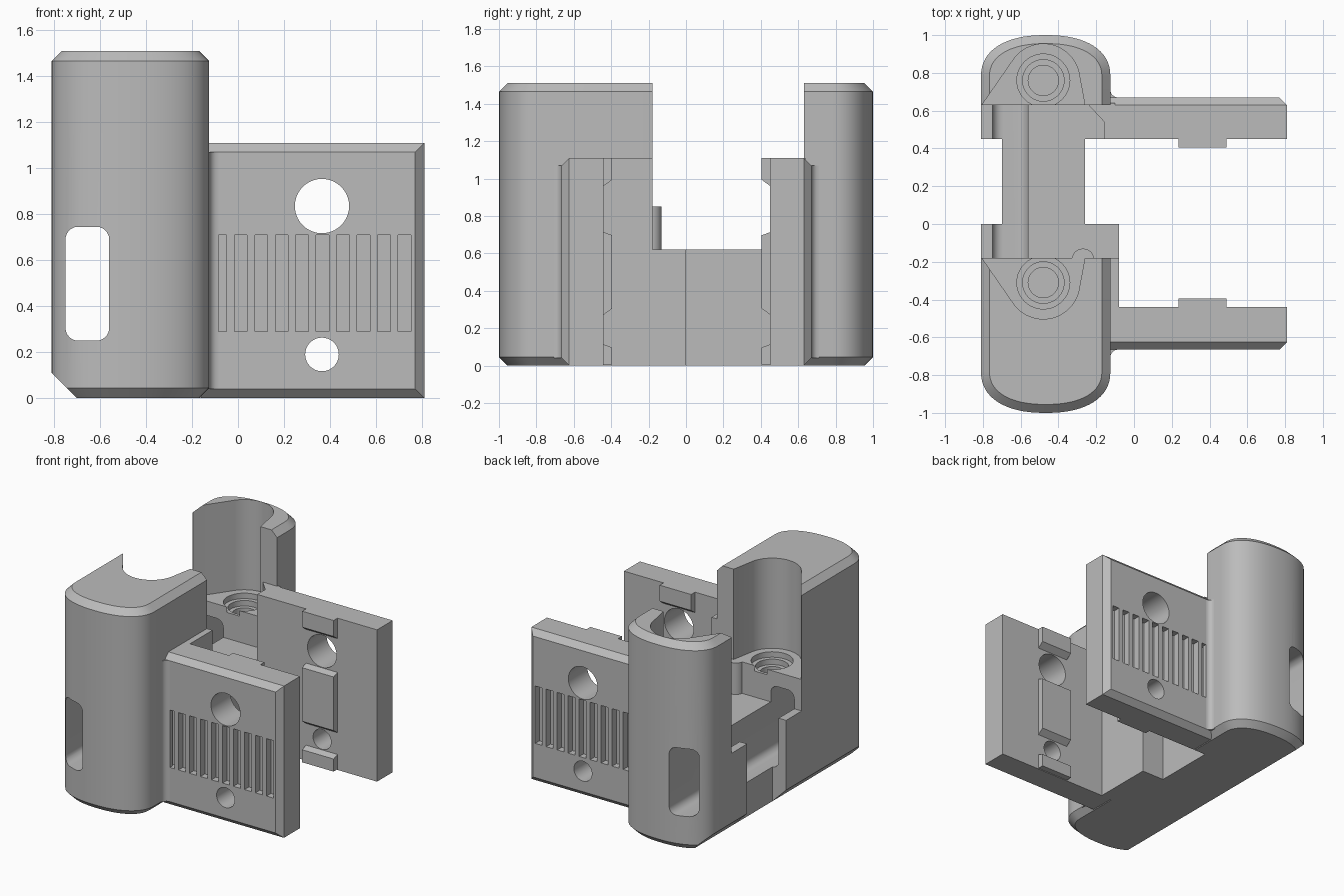
import bpy, bmesh, math

cube = bpy.data.objects.get("Cube")
if cube:
    bpy.data.objects.remove(cube, do_unlink=True)

GREY = (0.5, 0.5, 0.5, 1)
mat = bpy.data.materials.new("plain grey")
mat.use_nodes = True
mat.diffuse_color = GREY
mat.node_tree.nodes["Principled BSDF"].inputs["Base Color"].default_value = GREY


def finish(bm, name):
    bmesh.ops.recalc_face_normals(bm, faces=bm.faces)
    mesh = bpy.data.meshes.new(name)
    bm.to_mesh(mesh)
    bm.free()
    mesh.materials.append(mat)
    ob = bpy.data.objects.new(name, mesh)
    bpy.context.collection.objects.link(ob)
    return ob


def loft(name, rings):
    """Closed solid through rings of equal length."""
    bm = bmesh.new()
    loops = [[bm.verts.new(p) for p in ring] for ring in rings]
    n = len(loops[0])
    for a, b in zip(loops, loops[1:]):
        for i in range(n):
            bm.faces.new((a[i], a[(i + 1) % n], b[(i + 1) % n], b[i]))
    bm.faces.new(loops[0])
    bm.faces.new(loops[-1])
    return finish(bm, name)


def prism(name, pts, lo, hi, axis="z"):
    place = {"z": lambda u, v, w: (u, v, w),
             "y": lambda u, v, w: (u, w, v),
             "x": lambda u, v, w: (w, u, v)}[axis]
    return loft(name, [[place(u, v, w) for u, v in pts] for w in (lo, hi)])


def box(name, x, y, z):
    return prism(name, [(x[0], y[0]), (x[1], y[0]), (x[1], y[1]), (x[0], y[1])], *z)


def arc(cx, cy, r, start, end, n):
    return [(cx + r * math.cos(math.radians(start + (end - start) * i / n)),
             cy + r * math.sin(math.radians(start + (end - start) * i / n)))
            for i in range(n + 1)]


def circle(cx, cy, r, n=40):
    return arc(cx, cy, r, 0, 360, n)[:-1]


def cut(ob, cutter):
    cutter.hide_render = True
    mod = ob.modifiers.new("cut", "BOOLEAN")
    mod.operation = "DIFFERENCE"
    mod.solver = "EXACT"
    mod.object = cutter
    bpy.ops.object.select_all(action="DESELECT")
    bpy.context.view_layer.objects.active = ob
    ob.select_set(True)
    bpy.ops.object.modifier_apply(modifier=mod.name)
    bpy.data.objects.remove(cutter, do_unlink=True)


def smooth(ob):
    bpy.ops.object.select_all(action="DESELECT")
    bpy.context.view_layer.objects.active = ob
    ob.select_set(True)
    bpy.ops.object.shade_smooth_by_angle(angle=math.radians(25))


def flip(y):
    """Mirror a front y position to the back half."""
    return 0.45 - y


# Body: capsule-shaped footprint with chamfered rims
def outline(inset, z, n=32):
    w, h, e = 0.3425 - inset, 0.22 - inset, 2 / 2.3
    ring = []
    for sign in (1, -1):
        for i in range(n + 1):
            a = math.pi * i / n
            c, s = math.cos(a), max(0, math.sin(a))
            ring.append((-0.4675 + sign * w * math.copysign(abs(c) ** e, c),
                         sign * (0.78 + h * s ** e), z))
    return ring


body = loft("body", [outline(0.045, 0), outline(0, 0.045),
                     outline(0, 1.465), outline(0.045, 1.51)])

# Open middle, narrowed bridge and sloped lower edge
cut(body, box("cut", (-1, 1), (-0.18, 0.63), (0.62, 2)))
cut(body, box("cut", (-1, -0.70), (0, 0.45), (-1, 1)))
cut(body, box("cut", (-0.26, 1), (0, 0.45), (-1, 1)))
cut(body, prism("cut", [(-0.92, 0.22), (-0.92, -0.1), (-0.60, -0.1)], -2, 2, "y"))

# Upright pockets with stepped round seats
for side in (False, True):
    my = flip if side else (lambda y: y)
    pts = [(-0.805, -0.1), (-0.805, -0.18)]
    pts += arc(-0.48, -0.31, 0.193, 215, 345, 24)
    pts += [(-0.26, -0.18), (-0.26, -0.1)]
    cut(body, prism("cut", [(x, my(y)) for x, y in pts], 0.85, 2))
    for r, floor in ((0.14, 0.81), (0.11, 0.77), (0.08, 0.3)):
        cut(body, prism("cut", circle(-0.48, my(-0.31), r), floor, 0.9))

# Rounded slot running from front to back
slot = []
for cx, cz, a in ((-0.615, 0.69, 0), (-0.695, 0.69, 90),
                  (-0.695, 0.305, 180), (-0.615, 0.305, 270)):
    slot += arc(cx, cz, 0.055, a, a + 90, 6)
cut(body, prism("cut", slot, -2, 2, "y"))
smooth(body)

# Side arms
HOLE_X = 0.365
for side, label in ((False, "front"), (True, "back")):
    my = flip if side else (lambda y: y)
    y_out, y_in = (0.67, 0.45) if side else (-0.665, -0.44)
    out = 1 if side else -1
    arm = box(label + "_arm", (-0.16, 0.81), sorted((y_out, y_in)), (0, 1.11))
    bm = bmesh.new()
    bm.from_mesh(arm.data)
    rim = [e for e in bm.edges
           if all(abs(v.co.y - y_out) < 1e-4 for v in e.verts)
           and max(v.co.x for v in e.verts) > 0.8]
    bmesh.ops.bevel(bm, geom=rim, offset=0.04, segments=1, affect="EDGES")
    bm.to_mesh(arm.data)
    bm.free()

    # Grip grooves on the outer face
    for i in range(10):
        x = -0.105 + i * 0.089
        cut(arm, box("cut", (x, x + 0.055),
                     sorted((y_out - out * 0.05, y_out + out * 0.1)), (0.29, 0.71)))
    # Bolt holes
    for z, r in ((0.835, 0.118), (0.19, 0.073)):
        cut(arm, prism("cut", circle(HOLE_X, z, r), -2, 2, "y"))
    smooth(arm)

    # Chamfered inner pads between the holes
    tip, root = y_in - out * 0.045, y_in + out * 0.01
    for name, low, high, cl, ch in (("lower", 0.005, 0.117, 0, 0.02),
                                    ("middle", 0.265, 0.717, 0.04, 0.02),
                                    ("upper", 0.953, 1.11, 0.04, 0)):
        prism(label + "_" + name + "_pad",
              [(root, low), (tip, low + cl), (tip, high - ch), (root, high)],
              0.235, 0.49, "x")

    # Fillet where the arm meets the body
    corner = arc(-0.085, y_out + out * 0.04, 0.04, 180, 180 + out * 90, 6)
    smooth(prism(label + "_fillet",
                 corner + [(-0.085, y_out - out * 0.03), (-0.15, y_out - out * 0.03),
                           (-0.15, y_out + out * 0.04)], 0.04, 1.07))

# Flank plates beside the body
box("front_flank_upper", (-0.2, -0.08), (-0.45, -0.18), (0, 1.11))
box("front_flank_lower", (-0.24, -0.08), (-0.18, 0), (0, 0.62))
prism("back_flank", [(-0.25, 0.64), (-0.12, 0.5), (-0.12, 0.45),
                     (-0.1, 0.45), (-0.1, 0.64)], 0.3, 1.11)

# Rounded tongue at the front seat
smooth(prism("seat_tongue", circle(-0.27, -0.19, 0.06, 24), 0.6, 0.85))
